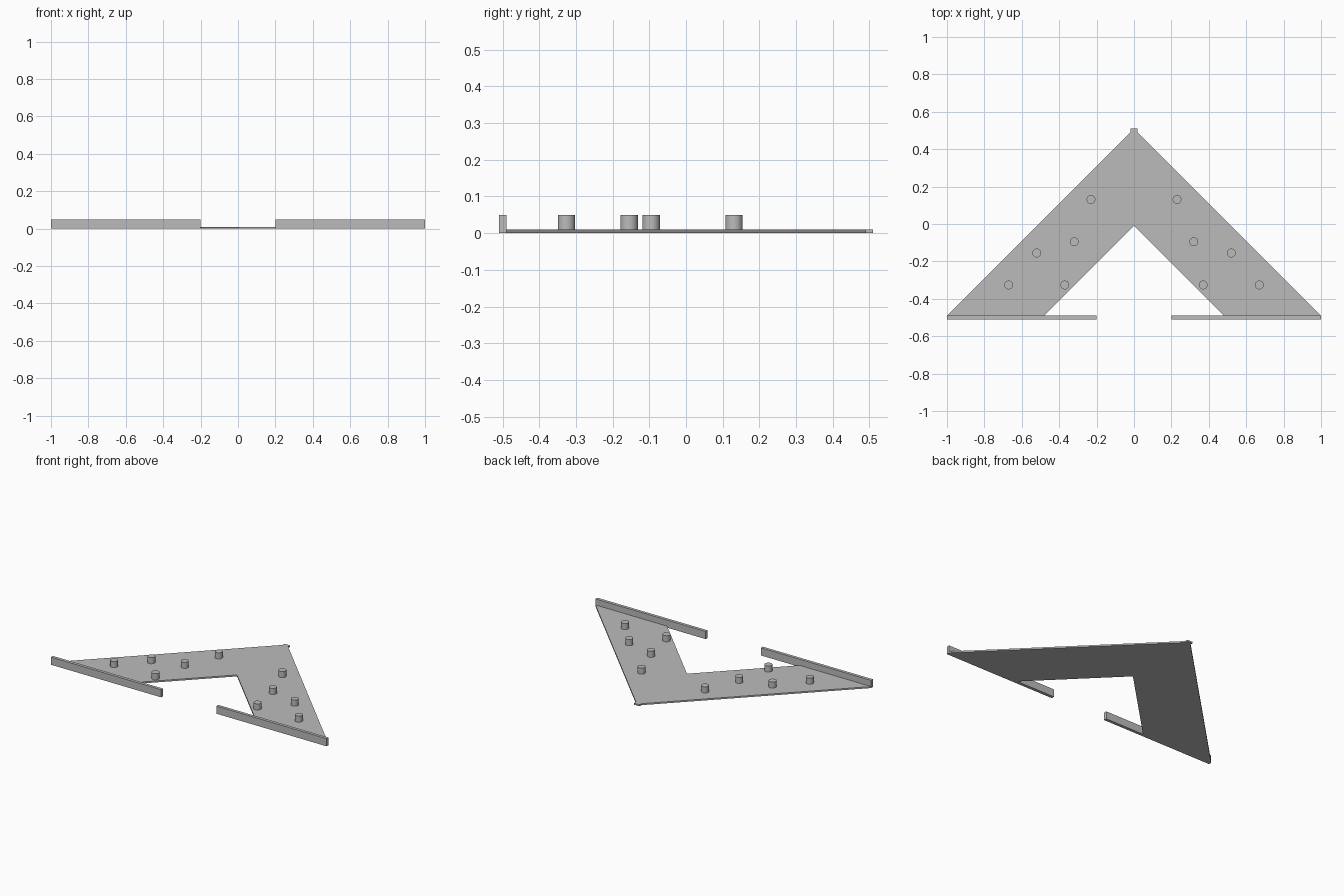
import bpy, bmesh

cube = bpy.data.objects.get("Cube")
if cube:
    bpy.data.objects.remove(cube, do_unlink=True)

grey = bpy.data.materials.new("plain grey")
grey.use_nodes = True
colour = (0.5, 0.5, 0.5, 1)
grey.diffuse_color = colour
grey.node_tree.nodes["Principled BSDF"].inputs["Base Color"].default_value = colour

THICK, HEIGHT = 0.01, 0.05
FRONT, BACK, RAIL = -0.51, 0.51, 0.02


def prism(name, outline, top):
    """Extrude a flat outline from the ground up to the given height."""
    bm = bmesh.new()
    face = bm.faces.new([bm.verts.new((x, y, 0)) for x, y in outline])
    grown = bmesh.ops.extrude_face_region(bm, geom=[face], use_keep_orig=True)
    verts = [v for v in grown["geom"] if isinstance(v, bmesh.types.BMVert)]
    bmesh.ops.translate(bm, verts=verts, vec=(0, 0, top))
    bmesh.ops.recalc_face_normals(bm, faces=bm.faces)
    mesh = bpy.data.meshes.new(name)
    bm.to_mesh(mesh)
    bm.free()
    mesh.materials.append(grey)
    obj = bpy.data.objects.new(name, mesh)
    bpy.context.collection.objects.link(obj)
    return obj


def box(name, x0, x1, y0, y1, top):
    return prism(name, [(x0, y0), (x1, y0), (x1, y1), (x0, y1)], top)


# Chevron base plate
edge = FRONT + RAIL
prism("base_plate", [(-1, edge), (-0.48, edge), (0, -0.01),
                     (0.48, edge), (1, edge), (0, BACK)], THICK)

# Small block at the tip of the chevron
box("tip_block", -0.02, 0.02, BACK - RAIL, BACK, THICK)

# Front rails and round pegs on both wings
pegs = [(0.23, 0.131), (0.32, -0.095), (0.52, -0.155), (0.67, -0.326), (0.37, -0.326)]
for side, s in (("left", 1), ("right", -1)):
    box(side + "_front_rail", *sorted((0.2 * s, s)), FRONT, edge, HEIGHT)
    for i, (x, y) in enumerate(pegs, 1):
        bpy.ops.mesh.primitive_cylinder_add(
            vertices=32, radius=0.0235, depth=HEIGHT - THICK,
            location=(x * s, y, (HEIGHT + THICK) / 2))
        peg = bpy.context.object
        peg.name = f"{side}_peg_{i}"
        peg.data.materials.append(grey)
        bpy.ops.object.shade_smooth_by_angle()
